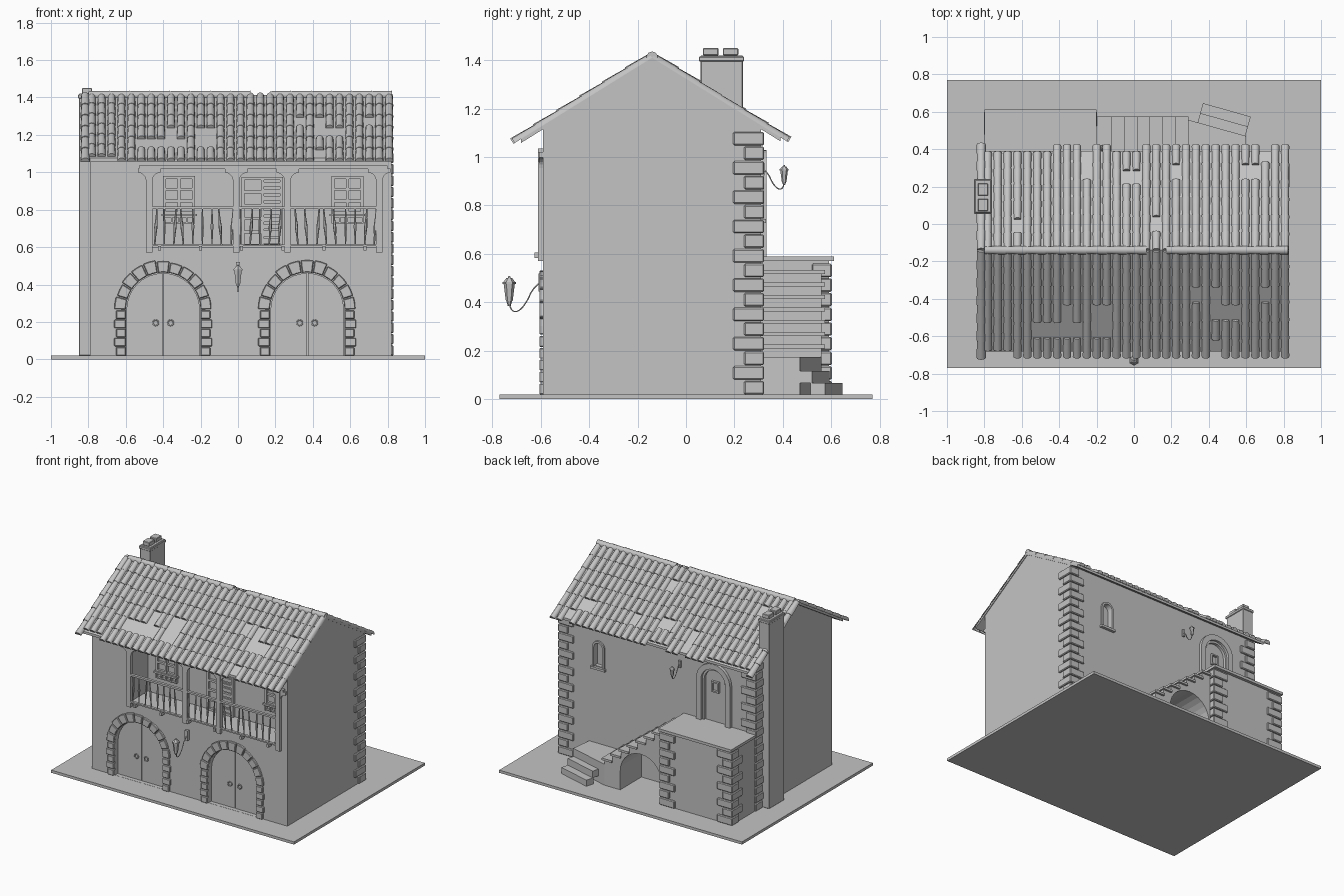
import bpy, bmesh, math, random
from mathutils import Matrix, Vector

random.seed(4)
cube = bpy.data.objects.get("Cube")
if cube:
    bpy.data.objects.remove(cube, do_unlink=True)

stone_grey = bpy.data.materials.new("stone_grey")
stone_grey.use_nodes = True
GREY = (0.55, 0.55, 0.55, 1)
stone_grey.diffuse_color = GREY
stone_grey.node_tree.nodes["Principled BSDF"].inputs["Base Color"].default_value = GREY


# ---- helpers ----
def activate(ob):
    bpy.ops.object.select_all(action='DESELECT')
    ob.select_set(True)
    bpy.context.view_layer.objects.active = ob


def finish(bm, name, bevel=0, smooth=False):
    bmesh.ops.recalc_face_normals(bm, faces=bm.faces)
    mesh = bpy.data.meshes.new(name)
    bm.to_mesh(mesh)
    bm.free()
    mesh.materials.append(stone_grey)
    ob = bpy.data.objects.new(name, mesh)
    bpy.context.collection.objects.link(ob)
    if bevel:
        mod = ob.modifiers.new("soft_edges", 'BEVEL')
        mod.width, mod.segments = bevel, 1
    if smooth:
        activate(ob)
        bpy.ops.object.shade_smooth_by_angle(angle=math.radians(40))
    return ob


def prism(bm, pts, axis, a, b):
    place = {'x': lambda u, v, d: (d, u, v), 'y': lambda u, v, d: (u, d, v), 'z': lambda u, v, d: (u, v, d)}[axis]
    ends = [[bm.verts.new(place(u, v, d)) for u, v in pts] for d in (a, b)]
    bm.faces.new(ends[0])
    bm.faces.new(ends[1][::-1])
    for i in range(len(pts)):
        j = (i + 1) % len(pts)
        bm.faces.new((ends[0][i], ends[0][j], ends[1][j], ends[1][i]))


def box(bm, x0, x1, y0, y1, z0, z1):
    prism(bm, [(x0, y0), (x1, y0), (x1, y1), (x0, y1)], 'z', z0, z1)


def cone(bm, p, q, r0, r1, n=6):
    p, q = Vector(p), Vector(q)
    turn = (q - p).to_track_quat('Z', 'Y').to_matrix().to_4x4()
    bmesh.ops.create_cone(bm, cap_ends=True, segments=n, radius1=r0, radius2=r1,
                          depth=(q - p).length, matrix=Matrix.Translation((p + q) / 2) @ turn)


def arc(cx, cz, r, a0=0, a1=math.pi, n=14):
    return [(cx + r * math.cos(a0 + (a1 - a0) * i / n), cz + r * math.sin(a0 + (a1 - a0) * i / n)) for i in range(n + 1)]


def arch(cx, z0, zs, r):
    return [(cx - r, z0), (cx + r, z0)] + arc(cx, zs, r)


def arch_ring(cx, z0, zs, r, R):
    return [(cx + R, z0)] + arc(cx, zs, R) + [(cx - R, z0), (cx - r, z0)] + arc(cx, zs, r)[::-1] + [(cx + r, z0)]


def wire(name, pts, r, cyclic=False):
    cu = bpy.data.curves.new(name, 'CURVE')
    cu.dimensions, cu.bevel_depth, cu.bevel_resolution = '3D', r, 1
    sp = cu.splines.new('NURBS')
    sp.points.add(len(pts) - 1)
    for pt, co in zip(sp.points, pts):
        pt.co = (*co, 1)
    sp.use_endpoint_u, sp.use_cyclic_u, sp.order_u = not cyclic, cyclic, 3
    cu.materials.append(stone_grey)
    ob = bpy.data.objects.new(name, cu)
    bpy.context.collection.objects.link(ob)
    activate(ob)
    bpy.ops.object.convert(target='MESH')


# ---- ground plate and walls ----
bm = bmesh.new()
box(bm, -1, 1, -0.77, 0.77, 0, 0.02)
finish(bm, "ground_plate")

GATES = (-0.40, 0.37)
bm = bmesh.new()
prism(bm, [(-0.59, 0.02), (0.31, 0.02), (0.31, 1.115), (-0.14, 1.395), (-0.59, 1.115)], 'x', -0.79, 0.82)
walls = finish(bm, "house_walls")
bm = bmesh.new()
box(bm, -0.475, 0.755, -0.7, -0.38, 0.6, 1.02)
for gx in GATES:
    prism(bm, arch(gx, 0.021, 0.265, 0.2), 'y', -0.7, -0.545)
prism(bm, arch(-0.455, 0.585, 0.89, 0.1), 'y', 0.295, 0.4)
prism(bm, arch(0.5, 0.75, 0.89, 0.035), 'y', 0.28, 0.4)
cutter = finish(bm, "opening_cutter")
cutter.hide_render = True
mod = walls.modifiers.new("openings", 'BOOLEAN')
mod.object, mod.operation, mod.solver = cutter, 'DIFFERENCE', 'EXACT'
activate(walls)
bpy.ops.object.modifier_apply(modifier="openings")
bpy.data.objects.remove(cutter, do_unlink=True)

# ---- arched gates with stone surrounds ----
stones, leaves = bmesh.new(), bmesh.new()
for gx in GATES:
    for i in range(11):
        a, b = math.pi * i / 11 + 0.012, math.pi * (i + 1) / 11 - 0.012
        R = 0.26 + random.uniform(-0.006, 0.008)
        prism(stones, arc(gx, 0.265, 0.2, a, b, 2) + arc(gx, 0.265, R, b, a, 2), 'y', -0.606, -0.56)
    for s in (-1, 1):
        for k in range(5):
            w = 0.262 if k % 2 else 0.252
            z = 0.02 + k * 0.049
            box(stones, *sorted((gx + s * 0.2, gx + s * w)), -0.606, -0.56, z, z + 0.045)
        a0, a1 = (0.015, math.pi / 2 - 0.015) if s > 0 else (math.pi / 2 + 0.015, math.pi - 0.015)
        foot = [(gx + s * 0.003, 0.02), (gx + s * 0.196, 0.02)]
        prism(leaves, (foot if s > 0 else foot[::-1]) + arc(gx, 0.265, 0.196, a0, a1, 8), 'y', -0.56, -0.54)
        ring = [(gx + s * 0.04 + 0.016 * math.cos(t * math.pi / 4), -0.566, 0.195 + 0.016 * math.sin(t * math.pi / 4)) for t in range(8)]
        wire("gate_knocker", ring, 0.004, True)
finish(stones, "gate_stones", 0.004)
finish(leaves, "gate_leaves")

# ---- corner stones ----
def quoins(bm, cx, cy, sx, sy, z0, count, h):
    for k in range(count):
        la, lb = (0.07, 0.115) if k % 2 else (0.115, 0.07)
        box(bm, *sorted((cx + sx * 0.012, cx - sx * la)), *sorted((cy + sy * 0.012, cy - sy * lb)), z0 + k * h, z0 + k * h + h - 0.005)


bm = bmesh.new()
for cx, sx in ((0.82, 1), (-0.79, -1)):
    quoins(bm, cx, 0.31, sx, 1, 0.02, 18, 0.0605)
for cx, sx in ((-0.21, 1), (-0.79, -1)):
    quoins(bm, cx, 0.59, sx, 1, 0.02, 9, 0.0605)
finish(bm, "corner_stones", 0.005)

# ---- loggia: posts, brackets, balustrade ----
bm = bmesh.new()
box(bm, -0.53, 0.8, -0.612, -0.58, 1.018, 1.036)
for px in (-0.475, -0.01, 0.265, 0.755):
    box(bm, px - 0.017, px + 0.017, -0.612, -0.58, 0.57, 1.02)
    for s in (-1, 1):
        curve = arc(px + s * 0.06, 0.955, 0.043, math.pi / 2, math.pi if s > 0 else 0, 5)
        prism(bm, [(px, 1.02), (px + s * 0.06, 1.02)] + curve + [(px, 0.955)], 'y', -0.608, -0.582)
finish(bm, "loggia_posts")
bm = bmesh.new()
for z, h in ((0.803, 0.014), (0.605, 0.01)):
    box(bm, -0.49, 0.77, -0.612, -0.592, z, z + h)
for i in range(6):
    x = -0.42 + i * 0.22
    box(bm, x - 0.008, x + 0.008, -0.625, -0.58, 0.583, 0.605)
for i in range(24):
    x = -0.445 + i * 0.051
    low, top = Vector((x, -0.602, 0.612)), Vector((x + random.choice((0, 0, 0.012, -0.015)), -0.602, 0.806))
    radii = (0.004, 0.005, 0.009, 0.005, 0.004)
    for k in range(4):
        cone(bm, low.lerp(top, k / 4), low.lerp(top, (k + 1) / 4), radii[k], radii[k + 1])
finish(bm, "balustrade")


# ---- loggia windows and door ----
def lattice(bm, x0, x1, z0, z1, y, cols, rows, t):
    for i in range(cols + 1):
        x = x0 + (x1 - x0 - t) * i / cols
        box(bm, x, x + t, y - 0.02, y, z0, z1)
    for j in range(rows + 1):
        z = z0 + (z1 - z0 - t) * j / rows
        box(bm, x0, x1, y - 0.017, y, z, z + t)


bm = bmesh.new()
for x0 in (-0.40, 0.50):
    lattice(bm, x0, x0 + 0.17, 0.775, 0.98, -0.38, 2, 3, 0.015)
    box(bm, x0 - 0.01, x0 + 0.18, -0.41, -0.38, 0.765, 0.778)
    lattice(bm, x0, x0 + 0.17, 0.725, 0.765, -0.38, 4, 1, 0.008)
lattice(bm, 0.02, 0.24, 0.6, 0.975, -0.38, 2, 5, 0.016)
for k in range(9):
    box(bm, 0.14, 0.225, -0.392, -0.38, 0.62 + k * 0.038, 0.645 + k * 0.038)
finish(bm, "loggia_joinery")

# ---- rear door and small window ----
bm = bmesh.new()
prism(bm, arch_ring(-0.455, 0.585, 0.89, 0.1, 0.14), 'y', 0.29, 0.333)
prism(bm, arch_ring(-0.455, 0.585, 0.89, 0.085, 0.1), 'y', 0.29, 0.315)
lattice(bm, -0.485, -0.425, 0.81, 0.89, 0.312, 1, 1, 0.01)
prism(bm, arch_ring(0.5, 0.74, 0.89, 0.035, 0.05), 'y', 0.28, 0.322)
box(bm, 0.44, 0.56, 0.28, 0.33, 0.728, 0.745)
finish(bm, "rear_door_and_window")

# ---- rear terrace, arched stair, landing and turned steps ----
bm = bmesh.new()
box(bm, -0.79, -0.21, 0.3, 0.59, 0.02, 0.575)
box(bm, -0.8, -0.2, 0.3, 0.612, 0.57, 0.59)
finish(bm, "terrace")
bm = bmesh.new()
outline, tread, rise = [(0.28, 0.02)], 0.48 / 7, 0.41 / 8
for i in range(7):
    z, x = 0.17 + rise * (i + 1), 0.28 - tread * i
    outline += [(x, z), (x - tread, z)]
    box(bm, x - tread, x + 0.012, 0.3, 0.575, z - 0.012, z + 0.004)
outline += [(-0.2, 0.02), (-0.19, 0.02)] + arc(-0.02, 0.16, 0.17)[::-1] + [(0.15, 0.02)]
prism(bm, outline, 'y', 0.3, 0.56)
finish(bm, "arched_stair")
bm = bmesh.new()
edge = [(0.28, 0.56), (0.6, 0.47)]
prism(bm, [(0.28, 0.3), (0.58, 0.3), edge[1], edge[0]], 'z', 0.02, 0.175)
along = (Vector(edge[1]) - Vector(edge[0])).normalized()
out = Vector((-along.y, along.x))
start = Vector((0.34, 0.543))
for k, top in enumerate((0.117, 0.066)):
    p, q = start + out * (0.055 * k - 0.01), start + out * (0.055 * k + 0.052)
    prism(bm, [p, p + along * 0.265, q + along * 0.265, q], 'z', top - 0.05, top)
finish(bm, "landing_steps")

# ---- chimney ----
bm = bmesh.new()
box(bm, -0.85, -0.765, 0.06, 0.235, 0.02, 1.42)
box(bm, -0.855, -0.76, 0.053, 0.24, 1.395, 1.415)
for y in (0.07, 0.152):
    box(bm, -0.835, -0.78, y, y + 0.064, 1.42, 1.45)
finish(bm, "chimney", 0.003)

# ---- roof boards and barrel tiles ----
SLOPE = math.atan(0.62)
APEX = Vector((0, -0.14, 1.41))


def barrel(bm, x, side, d0, d1, r0, r1):
    down = Vector((0, side * math.cos(SLOPE), -math.sin(SLOPE)))
    up = Vector((0, side * math.sin(SLOPE), math.cos(SLOPE)))
    rows = [[bm.verts.new(APEX + down * d + Vector((x + u, 0, 0)) + up * v)
             for u, v in arc(0, 0, r, n=6)] for d, r in ((d0, r0), (d1, r1))]
    for i in range(6):
        bm.faces.new((rows[0][i], rows[0][i + 1], rows[1][i + 1], rows[1][i]))
    for row in rows:
        bm.faces.new(row)


# side, x range, y range of the bare patches
BARE = [(-1, -0.48, -0.26, -0.6, -0.5), (-1, -0.21, -0.12, -0.58, -0.44), (-1, 0.43, 0.55, -0.54, -0.44),
        (-1, 0.28, 0.38, -0.42, -0.33), (1, -0.07, 0.06, 0.21, 0.31), (1, 0.56, 0.69, 0.27, 0.37),
        (1, 0.19, 0.24, 0.2, 0.32), (1, 0.29, 0.33, 0.07, 0.2)]
tiles, boards = bmesh.new(), bmesh.new()
for side in (-1, 1):
    total = 0.668 if side < 0 else 0.655
    reach = (total - 0.03) * math.cos(SLOPE)
    prism(boards, [(-0.14, 1.412), (-0.14 + side * reach, 1.412 - 0.62 * reach),
                   (-0.14 + side * reach, 1.394 - 0.62 * reach), (-0.14, 1.394)], 'x', -0.815, 0.825)
    for i in range(31):
        x = -0.782 + i * 0.053
        short = x < -0.66 if side < 0 else (x < -0.43 or -0.1 < x < 0.02)
        step = (total - (0.045 if short else 0)) / 6
        for j in range(6):
            y = -0.14 + side * (j + 0.5) * step * math.cos(SLOPE)
            bare = any(s == side and a < x < b and c < y < d for s, a, b, c, d in BARE)
            if not bare and random.random() > 0.025:
                barrel(tiles, x, side, j * step - (0.01 if j else 0), (j + 1) * step, 0.0195, 0.0225)
    for j in range(6):
        barrel(tiles, -0.817, side, j * total / 6, (j + 1) * total / 6 + 0.006, 0.021, 0.026)
for i in range(15):
    x = -0.8 + i * 0.108
    if i != 8:
        cone(tiles, (x, -0.14, 1.412), (x + 0.112, -0.14, 1.412), 0.021, 0.024, 10)
finish(tiles, "roof_tiles", 0, True)
finish(boards, "roof_boards")


# ---- wall lanterns ----
def lantern(name, x, wall, z, s, side):
    def at(out, up):
        return (x, wall + side * out * s, z + up * s)
    wire(name + "_bracket", [at(0, 0.125), at(0.04, 0.1), at(0.07, 0.03), at(0.11, -0.01), at(0.14, 0.01), at(0.14, 0.05)], 0.003)
    bm = bmesh.new()
    box(bm, x - 0.012 * s, x + 0.012 * s, *sorted((wall, wall + side * 0.02 * s)), z + 0.08 * s, z + 0.155 * s)
    for u0, u1, r0, r1 in ((0.02, 0.04, 0.006, 0.012), (0.04, 0.11, 0.014, 0.023), (0.11, 0.118, 0.028, 0.028),
                           (0.118, 0.135, 0.025, 0.012), (0.135, 0.143, 0.006, 0.004)):
        cone(bm, at(0.14, u0), at(0.14, u1), r0 * s, r1 * s)
    finish(bm, name)


lantern("front_lantern", 0, -0.59, 0.365, 1, -1)
lantern("rear_lantern", -0.17, 0.31, 0.87, 0.68, 1)
